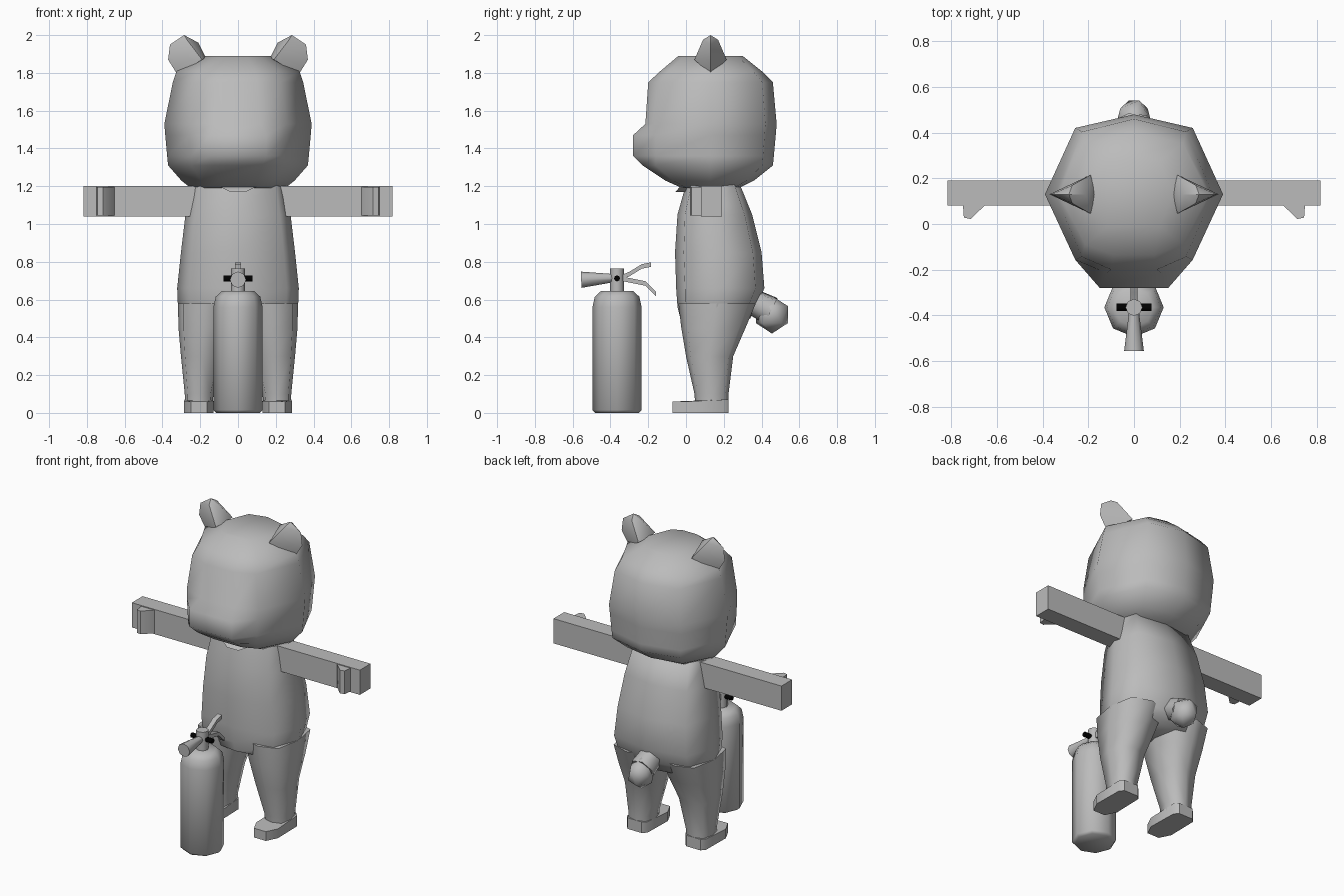
import bpy, bmesh, math
from mathutils import Vector

cube = bpy.data.objects.get("Cube")
if cube:
    bpy.data.objects.remove(cube)


def material(name, value):
    m = bpy.data.materials.new(name)
    m.use_nodes = True
    m.diffuse_color = (value, value, value, 1)
    m.node_tree.nodes["Principled BSDF"].inputs["Base Color"].default_value = m.diffuse_color
    return m


GREY = material("soft grey", 0.5)
BLACK = material("black", 0.0)


def finish(name, bm, mat=GREY, angle=60):
    bmesh.ops.recalc_face_normals(bm, faces=bm.faces)
    mesh = bpy.data.meshes.new(name)
    bm.to_mesh(mesh)
    bm.free()
    ob = bpy.data.objects.new(name, mesh)
    bpy.context.collection.objects.link(ob)
    mesh.materials.append(mat)
    bpy.ops.object.select_all(action='DESELECT')
    ob.select_set(True)
    bpy.context.view_layer.objects.active = ob
    bpy.ops.object.shade_smooth_by_angle(angle=math.radians(angle))
    return ob


def loft(name, rings, mat=GREY, angle=60):
    bm = bmesh.new()
    loops = [[bm.verts.new(p) for p in ring] for ring in rings]
    n = len(loops[0])
    for a, b in zip(loops, loops[1:]):
        for i in range(n):
            j = (i + 1) % n
            bm.faces.new((a[i], a[j], b[j], b[i]))
    bm.faces.new(loops[0])
    bm.faces.new(loops[-1])
    return finish(name, bm, mat, angle)


def octagon(z, x0, x1, y0, y1, k):
    """Eight points with full-width sides and diagonals at k."""
    cx, cy, hx, hy = (x0 + x1) / 2, (y0 + y1) / 2, (x1 - x0) / 2, (y1 - y0) / 2
    unit = [(1, 0), (k, k), (0, 1), (-k, k), (-1, 0), (-k, -k), (0, -1), (k, -k)]
    return [(cx + hx * u, cy + hy * v, z) for u, v in unit]


def tube(name, stations, sides=8, mat=GREY, angle=60):
    """Round sections (point, radius) swept along a path."""
    pts = [Vector(p) for p, r in stations]
    axis = (pts[-1] - pts[0]).normalized()
    u = axis.orthogonal().normalized()
    v = axis.cross(u)
    rings = []
    for p, (_, r) in zip(pts, stations):
        turn = [math.tau * i / sides for i in range(sides)]
        rings.append([p + (u * math.cos(t) + v * math.sin(t)) * r for t in turn])
    return loft(name, rings, mat, angle)


def hull(name, points, angle=60):
    bm = bmesh.new()
    for p in points:
        bm.verts.new(p)
    bmesh.ops.convex_hull(bm, input=bm.verts)
    return finish(name, bm, GREY, angle)


# Head: height, half width, muzzle half width, front and back
def head_ring(z, w, fw, front, back):
    mid = 0.13
    half = [(fw, front), (w * 0.66, mid + (max(front, -0.22) - mid) * 0.83),
            (w, mid), (w * 0.66, mid + (back - mid) * 0.83)]
    return ([(x, y, z) for x, y in half] + [(0, back, z)]
            + [(-x, y, z) for x, y in reversed(half)])


loft("head", [head_ring(*r) for r in (
    (1.19, 0.25, 0.08, -0.02, 0.28), (1.23, 0.3, 0.1, -0.11, 0.36),
    (1.31, 0.37, 0.13, -0.23, 0.46), (1.36, 0.375, 0.15, -0.28, 0.465),
    (1.47, 0.385, 0.15, -0.28, 0.475), (1.53, 0.39, 0.12, -0.215, 0.48),
    (1.75, 0.345, 0.1, -0.2, 0.46), (1.81, 0.325, 0.09, -0.135, 0.4),
    (1.89, 0.17, 0.05, -0.04, 0.3))], angle=75)

# Chin point under the head
hull("chin", [(s * x, y, z) for s in (-1, 1) for x, y, z in (
    (0.1, -0.03, 1.2), (0.04, -0.055, 1.17), (0.1, 0.1, 1.22), (0.04, 0.05, 1.17))])

# Torso
loft("torso", [octagon(z, -w, w, y0, y1, 0.8) for z, w, y0, y1 in (
    (0.5, 0.29, -0.03, 0.34), (0.56, 0.318, -0.045, 0.37), (0.66, 0.322, -0.052, 0.415),
    (0.85, 0.302, -0.058, 0.4), (1.05, 0.278, -0.045, 0.35), (1.21, 0.25, 0.0, 0.285))],
     angle=75)

# Tail
bm = bmesh.new()
bmesh.ops.create_icosphere(bm, subdivisions=1, radius=0.1)
for v in bm.verts:
    v.co = Vector((v.co.x * 0.82, v.co.y + 0.455, v.co.z + 0.52))
finish("tail", bm, angle=75)
tube("tail_base", [((0, 0.33, 0.6), 0.07), ((0, 0.45, 0.54), 0.08)], 6)

for s, side in ((1, "left"), (-1, "right")):
    # Ears: flat rim with a wide base
    ear = [(0.17, 0.13, 1.88), (0.21, 0.13, 1.96), (0.285, 0.13, 2.0), (0.36, 0.13, 1.95),
           (0.37, 0.13, 1.87), (0.32, 0.13, 1.79)]
    for d in (-1, 1):
        ear += [(0.19, 0.13 + d * 0.085, 1.87), (0.27, 0.13 + d * 0.04, 1.975)]
    hull(side + "_ear", [(s * x, y, z) for x, y, z in ear], 40)

    # Legs
    legs = [octagon(z, x0, x1, y0, y1, 0.8) for z, x0, x1, y0, y1 in (
        (0.02, 0.135, 0.28, 0.05, 0.225), (0.1, 0.13, 0.282, 0.045, 0.225),
        (0.3, 0.085, 0.302, 0.0, 0.25), (0.45, 0.045, 0.315, -0.025, 0.315),
        (0.58, 0.02, 0.318, -0.04, 0.37))]
    loft(side + "_leg", [[(s * x, y, z) for x, y, z in r] for r in legs], angle=75)

    # Feet with blunt toes
    sole = [(0.135, 0.2), (0.16, 0.225), (0.26, 0.225), (0.283, 0.2),
            (0.286, 0.0), (0.25, -0.072), (0.165, -0.072), (0.13, 0.0)]
    loft(side + "_foot", [[(s * x, y, 0) for x, y in sole],
                          [(s * x, y, 0.06 + 0.05 * max(y, 0)) for x, y in sole]], angle=45)

    # Arms, boxy in section, ending in a blunt hand
    section = [(0.08, 1.04), (0.19, 1.04), (0.19, 1.2), (0.08, 1.2)]
    arm = loft(side + "_arm", [[(s * x, y, z) for y, z in section] for x in (0.2, 0.74, 0.817)],
               angle=50)
    # Thumbs
    thumb = [(0.65, 0.1), (0.655, 0.08), (0.715, 0.022), (0.745, 0.028), (0.75, 0.1)]
    loft(side + "_thumb", [[(s * x, y, z) for x, y in thumb] for z in (1.045, 1.195)], angle=50)

# Extinguisher tank and valve
cy = -0.365
tube("tank", [((0, cy, z), r) for z, r in (
    (0, 0.115), (0.015, 0.13), (0.56, 0.13), (0.615, 0.118), (0.645, 0.085))], 8, angle=50)
tube("valve_neck", [((0, cy, 0.63), 0.037), ((0, cy, 0.765), 0.037)], 8)
tube("valve_pin", [((-0.076, cy, 0.712), 0.016), ((0.076, cy, 0.712), 0.016)], 8, BLACK)

# Discharge horn
tube("horn", [((0, cy + 0.01, 0.715), 0.018), ((0, -0.555, 0.705), 0.043)], 8)


# Squeeze levers: flat bars following a side path
def lever(name, path):
    t = 0.012
    rings = [[(x, y, z + dz) for x, dz in ((-0.016, -t), (0.016, -t), (0.016, t), (-0.016, t))]
             for y, z in path]
    loft(name, rings, angle=40)


lever("upper_lever", [(-0.36, 0.71), (-0.3, 0.735), (-0.235, 0.775), (-0.185, 0.785)])
lever("lower_lever", [(-0.36, 0.715), (-0.29, 0.7), (-0.215, 0.685), (-0.16, 0.63)])
